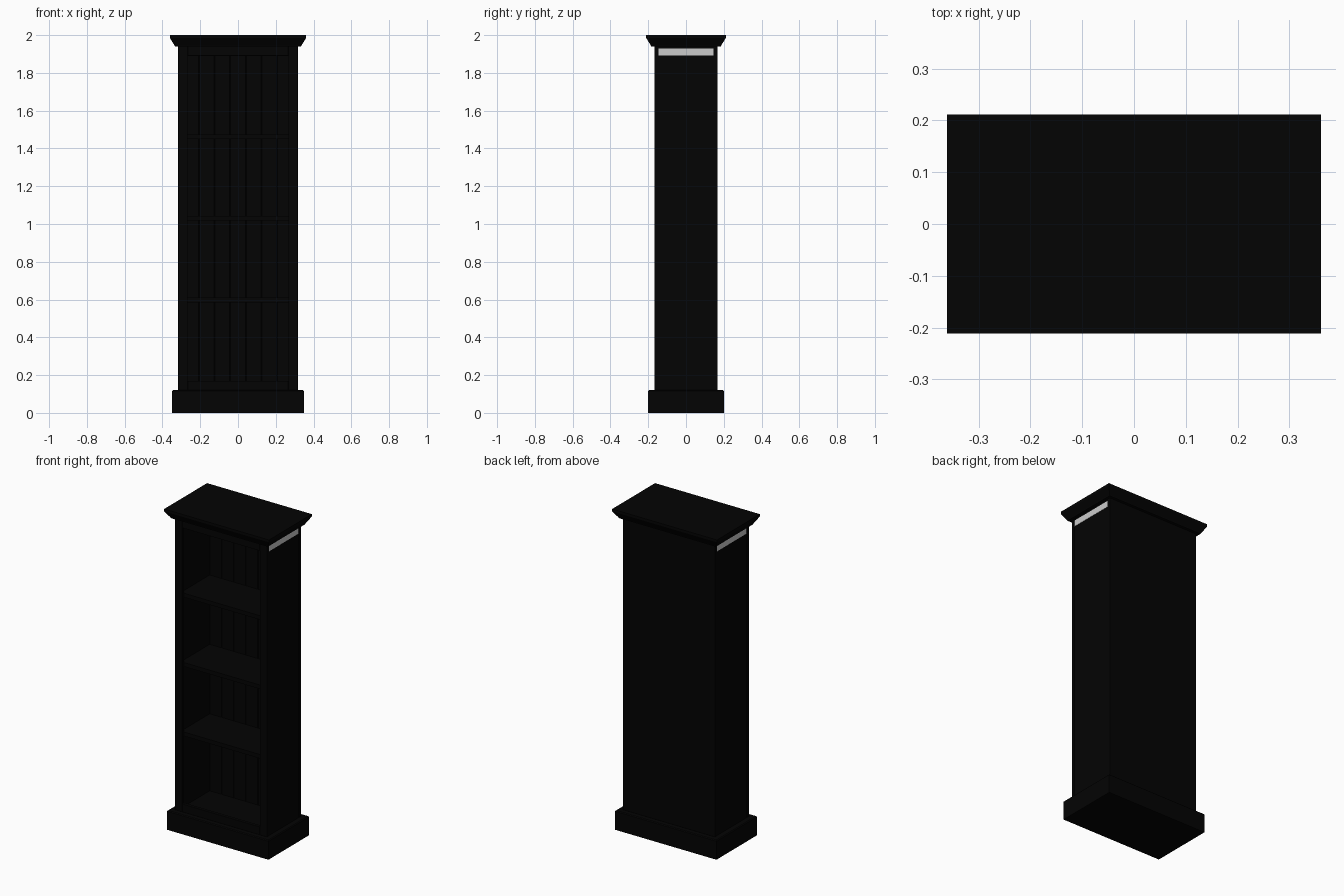
import bpy, bmesh

if "Cube" in bpy.data.objects:
    bpy.data.objects.remove(bpy.data.objects["Cube"])

black = bpy.data.materials.new("black_paint")
black.diffuse_color = (0.001, 0.001, 0.001, 1)
black.use_nodes = True
black.node_tree.nodes["Principled BSDF"].inputs["Base Color"].default_value = black.diffuse_color


def box(name, x, y, z, bevel=0.0, mat=black):
    """Box from (min, max) ranges, with optional chamfered edges."""
    bm = bmesh.new()
    bmesh.ops.create_cube(bm, size=1)
    for v in bm.verts:
        v.co = [r[0] if c < 0 else r[1] for c, r in zip(v.co, (x, y, z))]
    if bevel:
        bmesh.ops.bevel(bm, geom=bm.edges[:], offset=bevel, segments=1,
                        affect='EDGES')
    return finish(name, bm, mat)


def finish(name, bm, mat):
    bmesh.ops.recalc_face_normals(bm, faces=bm.faces[:])
    me = bpy.data.meshes.new(name)
    bm.to_mesh(me)
    bm.free()
    if mat:
        me.materials.append(mat)
    ob = bpy.data.objects.new(name, me)
    bpy.context.collection.objects.link(ob)
    return ob


def stacked_rings(name, levels):
    """Rectangular moulding lofted through (half x, half y, z) levels."""
    bm = bmesh.new()
    rings = [[bm.verts.new((sx * hx, sy * hy, z)) for sx, sy in
              ((-1, -1), (1, -1), (1, 1), (-1, 1))] for hx, hy, z in levels]
    for a, b in zip(rings, rings[1:]):
        for i in range(4):
            j = (i + 1) % 4
            bm.faces.new((a[i], a[j], b[j], b[i]))
    bm.faces.new(rings[0][::-1])
    bm.faces.new(rings[-1])
    return finish(name, bm, black)


# Plinth with a chamfered top edge, and cornice
stacked_rings("plinth", [(0.35, 0.20, 0), (0.35, 0.20, 0.115),
                         (0.345, 0.195, 0.12)])
stacked_rings("cornice", [(0.334, 0.184, 1.94), (0.336, 0.186, 1.945),
                          (0.361, 0.211, 1.985), (0.361, 0.211, 2.0)])

# Thin sides, and front stiles that overlap the opening, mirrored
INNER = 0.29
for s, side in ((-1, "left"), (1, "right")):
    box(side + "_side", sorted((s * INNER, s * 0.315)), (-0.15, 0.15), (0.12, 1.94))
    box(side + "_stile", sorted((s * 0.267, s * 0.317)), (-0.167, -0.147),
        (0.12, 1.94), 0.001)

# Front rails
box("bottom_rail", (-0.267, 0.267), (-0.167, -0.147), (0.12, 0.17), 0.001)
box("top_rail", (-0.267, 0.267), (-0.167, -0.147), (1.89, 1.94), 0.001)

# Unpainted top board, its ends showing on both sides
box("top_board", (-0.3165, 0.3165), (-0.145, 0.145), (1.892, 1.93), mat=None)

# Floor and shelves
box("floor", (-INNER, INNER), (-0.147, 0.145), (0.115, 0.13))
for i, top in enumerate((0.61, 1.043, 1.475)):
    box(f"shelf_{i + 1}", (-INNER, INNER), (-0.147, 0.14), (top - 0.025, top))

# Back panel with seven chamfered planks on its inner face
box("back_panel", (-0.317, 0.317), (0.147, 0.167), (0.12, 1.94), 0.001)
w = 2 * INNER / 7
for i in range(7):
    x0 = -INNER + i * w
    box(f"back_plank_{i + 1}", (x0, x0 + w), (0.136, 0.15), (0.12, 1.9), 0.003)
